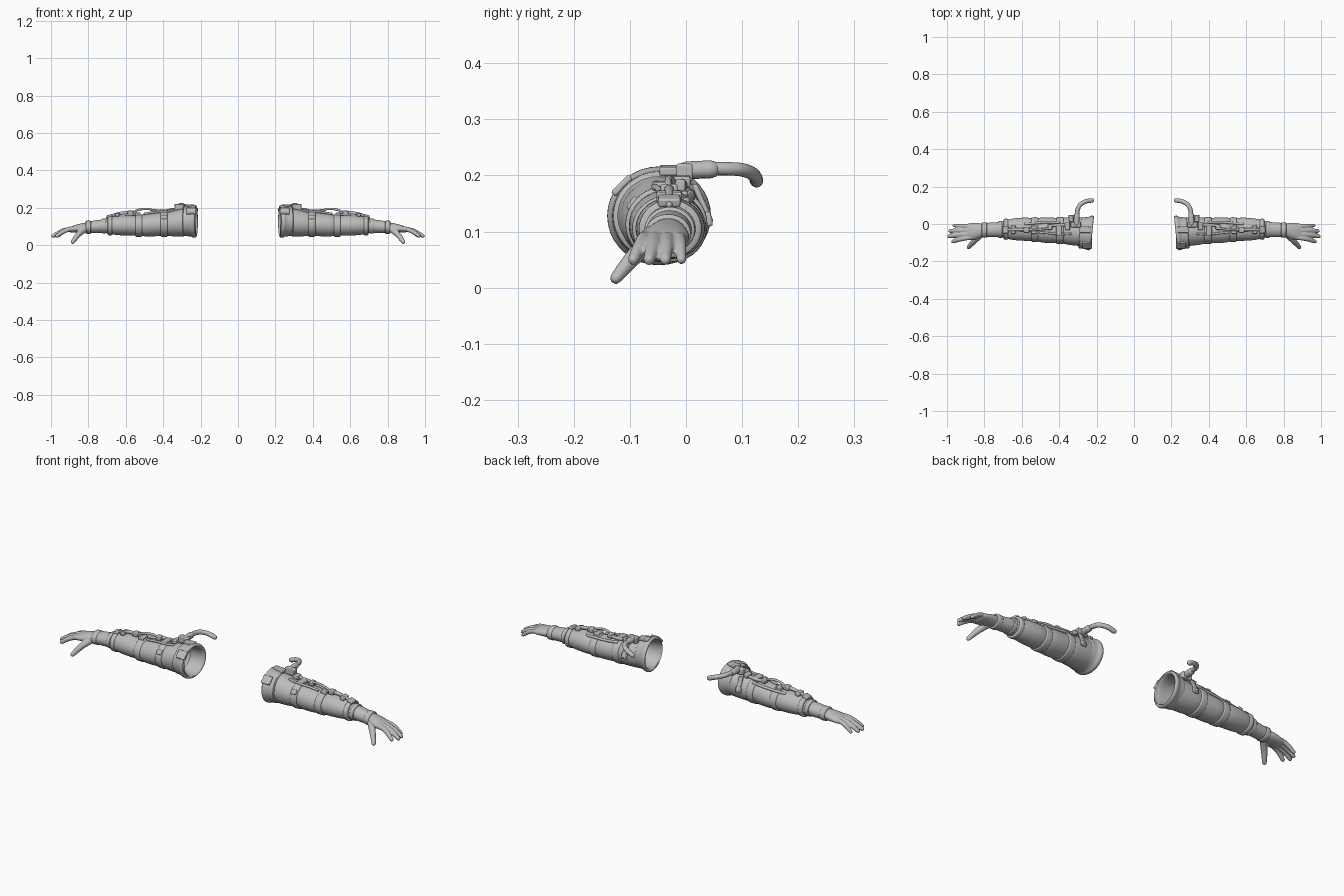
import bpy, bmesh, math
from mathutils import Vector, Euler, Matrix

grey = bpy.data.materials.new("suit grey")
grey.diffuse_color = (0.5, 0.5, 0.5, 1)


def finish(bm, name, bevel=0, remesh=0):
    """Make an object on the +x arm and mirror it to the other arm."""
    bmesh.ops.recalc_face_normals(bm, faces=bm.faces)
    me = bpy.data.meshes.new(name)
    bm.to_mesh(me)
    bm.free()
    me.materials.append(grey)
    ob = bpy.data.objects.new(name, me)
    bpy.context.collection.objects.link(ob)
    if bevel:
        b = ob.modifiers.new("bevel", 'BEVEL')
        b.width, b.segments = bevel, 2
    if remesh:
        r = ob.modifiers.new("remesh", 'REMESH')
        r.mode, r.voxel_size, r.use_smooth_shade = 'VOXEL', remesh, True
        s = ob.modifiers.new("smooth", 'SMOOTH')
        s.iterations = 4
    ob.modifiers.new("mirror", 'MIRROR').use_mirror_merge = False
    bpy.ops.object.select_all(action='DESELECT')
    ob.select_set(True)
    bpy.context.view_layer.objects.active = ob
    bpy.ops.object.shade_smooth_by_angle(angle=math.radians(40))
    return ob


def spline(rows, steps):
    """Catmull-Rom interpolation of rows of numbers."""
    out, n = [], len(rows)
    for i in range(n - 1):
        p = [rows[max(0, min(n - 1, i + k))] for k in (-1, 0, 1, 2)]
        for s in range(steps):
            t = s / steps
            out.append([0.5 * (2 * b + (c - a) * t + (2 * a - 5 * b + 4 * c - d) * t * t
                        + (3 * b - a - 3 * c + d) * t ** 3) for a, b, c, d in zip(*p)])
    return out + [list(rows[-1])]


def bridge(bm, rings, caps):
    for a, b in zip(rings, rings[1:]):
        for i in range(len(a)):
            j = (i + 1) % len(a)
            bm.faces.new((a[i], a[j], b[j], b[i]))
    if caps:
        bm.faces.new(rings[0])
        bm.faces.new(rings[-1])


def loft(bm, rows, steps=3, caps=False, seg=36, skew=0.0):
    """Elliptical sections across x: x, centre y, centre z, radius y, radius z."""
    rings = []
    for x, cy, cz, ry, rz in spline(rows, steps):
        ring = []
        for k in range(seg):
            a = 2 * math.pi * k / seg
            y = cy + ry * math.cos(a)
            ring.append(bm.verts.new((x - skew * (y - cy), y, cz + rz * math.sin(a))))
        rings.append(ring)
    bridge(bm, rings, caps)


def tube(bm, rows, steps=5, seg=12):
    """Round tube along x, y, z, radius with rounded ends."""
    pts = spline(rows, steps)
    rings = []
    for i, p in enumerate(pts):
        d = Vector(pts[min(i + 1, len(pts) - 1)][:3]) - Vector(pts[max(i - 1, 0)][:3])
        d.normalize()
        up = Vector((0.1, 0.15, 1))
        u = d.cross(up).normalized()
        v = u.cross(d)
        stops = [(0, 1)]
        if i == 0:
            stops = [(-0.9, 0.4), (-0.6, 0.8), (0, 1)]
        elif i == len(pts) - 1:
            stops = [(0, 1), (0.6, 0.8), (0.9, 0.4)]
        for off, sc in stops:
            r, c = p[3], Vector(p[:3]) + d * off * p[3]
            rings.append([bm.verts.new(c + (u * math.cos(a) + v * math.sin(a)) * r * sc)
                          for a in (2 * math.pi * k / seg for k in range(seg))])
    bridge(bm, rings, True)


def box(name, c, size, rot=(0, 0, 0), bevel=0.004):
    bm = bmesh.new()
    m = (Matrix.Translation(c) @ Euler([math.radians(a) for a in rot]).to_matrix().to_4x4()
         @ Matrix.Diagonal((*size, 1)))
    bmesh.ops.create_cube(bm, size=1, matrix=m)
    finish(bm, name, bevel)


def hose(name, rows):
    bm = bmesh.new()
    tube(bm, rows)
    finish(bm, name)


# sleeve: centre line and radii from shoulder to wrist
arm = [(0.225, -0.047, 0.128, 0.078, 0.076), (0.29, -0.042, 0.122, 0.076, 0.074),
       (0.35, -0.038, 0.116, 0.073, 0.068), (0.395, -0.035, 0.113, 0.067, 0.062),
       (0.44, -0.034, 0.110, 0.068, 0.062), (0.49, -0.032, 0.107, 0.067, 0.060),
       (0.53, -0.030, 0.105, 0.060, 0.053), (0.58, -0.028, 0.106, 0.062, 0.055),
       (0.64, -0.028, 0.106, 0.058, 0.052), (0.685, -0.028, 0.105, 0.049, 0.045),
       (0.71, -0.029, 0.103, 0.041, 0.037), (0.76, -0.031, 0.099, 0.039, 0.034),
       (0.80, -0.032, 0.096, 0.037, 0.031)]
bm = bmesh.new()
loft(bm, arm, 4)
finish(bm, "sleeve")

# flared shoulder ring with an open, hollow end
bm = bmesh.new()
rim = [(0.29, 0.066), (0.235, 0.071), (0.217, 0.077), (0.213, 0.084), (0.219, 0.090),
       (0.232, 0.090), (0.242, 0.084), (0.265, 0.082), (0.276, 0.080), (0.28, 0.072)]
loft(bm, [(x + 0.01, -0.048, 0.128, r * 1.02, r * 0.97) for x, r in rim], 2, skew=0.1)
finish(bm, "shoulder_ring")

# raised bands around the sleeve
def band(name, x, w, cy, cz, ry, rz, h=0.005):
    bm = bmesh.new()
    prof = [(-0.5, -0.004), (-0.42, h * 0.7), (-0.25, h), (0.25, h), (0.42, h * 0.7), (0.5, -0.004)]
    loft(bm, [(x + w * t, cy, cz, ry + d, rz + d) for t, d in prof], 2)
    finish(bm, name)

band("upper_arm_band", 0.395, 0.04, -0.035, 0.113, 0.068, 0.063)
band("elbow_band", 0.53, 0.04, -0.030, 0.105, 0.061, 0.055)
band("forearm_band", 0.685, 0.026, -0.028, 0.105, 0.049, 0.045, 0.007)
band("cuff_band", 0.715, 0.022, -0.029, 0.103, 0.041, 0.037, 0.004)
band("wrist_band", 0.80, 0.03, -0.032, 0.096, 0.037, 0.031, 0.004)

# gloved hand: palm, four fingers and thumb fused together
bm = bmesh.new()
loft(bm, [(0.78, -0.032, 0.097, 0.034, 0.029), (0.81, -0.033, 0.095, 0.036, 0.027),
          (0.85, -0.038, 0.091, 0.044, 0.023), (0.885, -0.042, 0.085, 0.045, 0.018),
          (0.90, -0.042, 0.082, 0.038, 0.012)], 3, True)
for y0, y1, tip, r in ((-0.071, -0.094, 0.968, 0.0125), (-0.052, -0.066, 0.988, 0.013),
                       (-0.032, -0.037, 0.984, 0.0125), (-0.012, -0.008, 0.962, 0.011)):
    ym = (y0 + y1) / 2
    tube(bm, [(0.865, y0, 0.090, r), (0.90, y0 * 0.6 + ym * 0.4, 0.086, r * 1.04),
              ((0.90 + tip) / 2, ym, 0.073, r), (tip, y1, 0.050, r * 0.82)])
tube(bm, [(0.815, -0.052, 0.090, 0.018), (0.845, -0.082, 0.066, 0.0165),
          (0.868, -0.106, 0.040, 0.014), (0.884, -0.125, 0.017, 0.011)])
finish(bm, "glove", remesh=0.0035)

# air hose rising behind the shoulder, with its connector
hose("air_hose", [(0.305, 0.03, 0.212, 0.012), (0.303, 0.07, 0.212, 0.012),
                  (0.29, 0.10, 0.210, 0.012), (0.26, 0.120, 0.202, 0.012),
                  (0.225, 0.126, 0.190, 0.012)])
hose("hose_collar", [(0.307, 0.0, 0.209, 0.016), (0.306, 0.045, 0.211, 0.016)])
box("connector_block", (0.312, -0.003, 0.205), (0.055, 0.03, 0.032))
box("shoulder_box", (0.262, -0.03, 0.209), (0.06, 0.035, 0.016), (0, 4, 0))

# strap pad on the shoulder ring
box("ring_pad", (0.25, -0.114, 0.182), (0.05, 0.045, 0.012), (45, 0, 0))

# control tubes running along the top of the arm
hose("rear_tube", [(0.30, -0.012, 0.199, 0.008), (0.35, -0.008, 0.188, 0.008),
                   (0.41, -0.005, 0.182, 0.008), (0.455, -0.012, 0.183, 0.008)])
hose("elbow_loop", [(0.44, -0.02, 0.180, 0.006), (0.47, -0.025, 0.192, 0.006),
                    (0.505, -0.03, 0.194, 0.006), (0.54, -0.032, 0.187, 0.006),
                    (0.57, -0.030, 0.172, 0.006)])
hose("front_tube", [(0.55, -0.030, 0.173, 0.009), (0.60, -0.030, 0.174, 0.009),
                    (0.65, -0.030, 0.166, 0.008), (0.70, -0.030, 0.148, 0.006)])
hose("side_tube", [(0.34, -0.052, 0.185, 0.006), (0.40, -0.056, 0.180, 0.006),
                   (0.45, -0.05, 0.176, 0.006), (0.50, -0.045, 0.168, 0.006)])
hose("outer_tube", [(0.40, 0.008, 0.168, 0.007), (0.46, 0.010, 0.162, 0.007),
                    (0.53, 0.005, 0.157, 0.007), (0.58, 0.0, 0.154, 0.007)])

# clips and buckles holding the tubes
for name, c, s, tilt in (("rear_clip", (0.355, -0.012, 0.189), (0.025, 0.04, 0.02), 8),
                         ("upper_band_clip", (0.40, -0.03, 0.181), (0.032, 0.06, 0.016), 4),
                         ("tube_joint", (0.45, -0.016, 0.182), (0.026, 0.03, 0.022), 0),
                         ("elbow_clip", (0.535, -0.03, 0.165), (0.03, 0.045, 0.018), 0),
                         ("front_joint", (0.575, -0.03, 0.174), (0.03, 0.03, 0.022), 0),
                         ("forearm_clip", (0.645, -0.03, 0.163), (0.024, 0.045, 0.018), 12),
                         ("forearm_buckle", (0.687, -0.03, 0.155), (0.03, 0.04, 0.016), 18)):
    box(name, c, s, (0, tilt, 0))

# strap tab and buckle on the back of the upper arm
box("back_strap", (0.335, 0.030, 0.150), (0.024, 0.01, 0.075), (24, 0, 0))
box("back_buckle", (0.335, 0.040, 0.122), (0.032, 0.012, 0.026), (12, 0, 0))
box("front_buckle", (0.395, -0.095, 0.150), (0.03, 0.012, 0.026), (-35, 0, 0))
